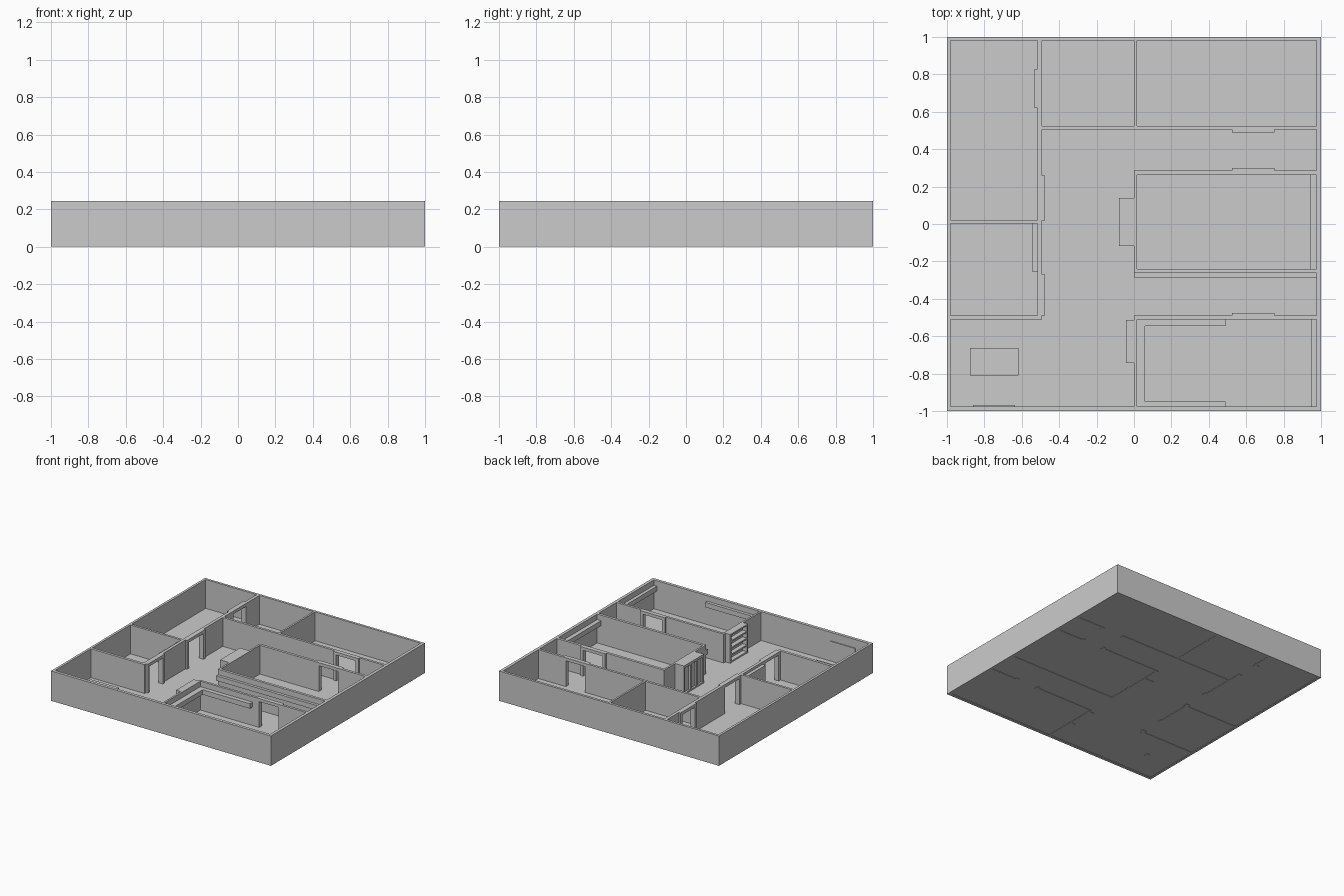
import bpy, bmesh
from mathutils import Matrix

if "Cube" in bpy.data.objects:
    bpy.data.objects.remove(bpy.data.objects["Cube"])

H = 0.245          # wall height
JAMB = 0.025       # door frame width
BUMP = 0.015       # door frame projection


def make(name, boxes):
    """One object from boxes given as (x0, x1, y0, y1, z0, z1)."""
    bm = bmesh.new()
    for x0, x1, y0, y1, z0, z1 in boxes:
        m = Matrix.Translation(((x0 + x1) / 2, (y0 + y1) / 2, (z0 + z1) / 2))
        m = m @ Matrix.Diagonal((x1 - x0, y1 - y0, z1 - z0, 1))
        bmesh.ops.create_cube(bm, size=1, matrix=m)
    me = bpy.data.meshes.new(name)
    bm.to_mesh(me)
    bm.free()
    ob = bpy.data.objects.new(name, me)
    bpy.context.collection.objects.link(ob)
    return ob


def wall(name, axis, start, end, c0, c1, doors=()):
    """Wall along an axis; doors are (from, to, side the frame sticks out)."""
    def box(a0, a1, b0, b1, z0, z1):
        return (a0, a1, b0, b1, z0, z1) if axis == 'x' else (b0, b1, a0, a1, z0, z1)
    solid, pos = [], start
    for i, (d0, d1, side) in enumerate(doors):
        solid.append(box(pos, d0, c0, c1, 0, H))
        f0, f1 = (c0, c1 + BUMP) if side > 0 else (c0 - BUMP, c1)
        make(f"{name}_door_frame_{i + 1}", [
            box(d0, d0 + JAMB, f0, f1, 0, H),
            box(d1 - JAMB, d1, f0, f1, 0, H),
            box(d0 + JAMB, d1 - JAMB, f0, f1, H - 0.025, H)])
        pos = d1
    solid.append(box(pos, end, c0, c1, 0, H))
    make(name, solid)


# Floor slab, slightly raised inside the walls
make("floor", [(-0.98, 0.98, -0.98, 0.98, 0.003, 0.008)])

# Outer walls
wall("outer_wall_front", 'x', -1, 1, -1, -0.975)
wall("outer_wall_back", 'x', -1, 1, 0.98, 1)
wall("outer_wall_left", 'y', -0.975, 0.98, -1, -0.98)
wall("outer_wall_right", 'y', -0.975, 0.98, 0.975, 1)

# Left rooms
wall("left_corridor_wall", 'y', -0.51, 0.98, -0.517, -0.492,
     [(-0.49, -0.27, 1), (0.02, 0.26, 1), (0.62, 0.83, -1)])
wall("left_room_divider", 'x', -0.98, -0.517, 0.003, 0.022)
wall("left_room_front_wall", 'x', -0.98, -0.517, -0.51, -0.488)

# Back rooms
wall("back_corridor_wall", 'x', -0.492, 0.975, 0.505, 0.525, [(0.525, 0.75, -1)])
wall("back_room_divider", 'y', 0.525, 0.98, 0, 0.015)

# Middle right room
wall("middle_room_back_wall", 'x', 0, 0.975, 0.263, 0.285, [(0.525, 0.75, 1)])
wall("middle_room_left_wall", 'y', -0.24, 0.263, 0, 0.015)
wall("middle_room_front_wall", 'x', 0, 0.975, -0.262, -0.24)

# Front right room
wall("front_room_back_wall", 'x', 0, 0.975, -0.51, -0.49, [(0.525, 0.75, 1)])
wall("front_room_left_wall", 'y', -0.975, -0.51, 0, 0.015)

# Wall-hung shelves
Z = (0.16, 0.2)
make("middle_room_shelf", [(0.94, 0.975, -0.24, 0.263, *Z)])
make("front_room_end_shelf", [(0.948, 0.975, -0.975, -0.51, *Z)])
make("corridor_shelf", [(0, 0.975, -0.285, -0.262, *Z)])
make("front_room_corner_shelf", [(0.015, 0.06, -0.975, -0.51, *Z),
                                 (0.06, 0.49, -0.545, -0.51, *Z),
                                 (0.06, 0.49, -0.975, -0.95, *Z)])

# Sliding panel beside the left doorway
make("sliding_panel", [(-0.545, -0.517, -0.255, 0.003, 0, 0.225)])

# Hall cabinet with recessed door panels
y0, y1 = -0.118, 0.14
step = (y1 - y0 - 0.015) / 3
stiles = [(-0.08, -0.065, y0 + i * step, y0 + i * step + 0.015, 0, H) for i in range(4)]
make("hall_cabinet", [(-0.065, 0, y0, y1, 0, H),
                      (-0.08, -0.065, y0, y1, H - 0.02, H),
                      (-0.08, -0.065, y0, y1, 0, 0.02)] + stiles)

# Open bookcase
boards = [(-0.043, 0, -0.742, -0.513, z, z + 0.012)
          for z in (0.01, 0.066, 0.122, 0.178, H - 0.012)]
make("bookcase", boards + [(-0.043, 0, -0.742, -0.728, 0, H),
                           (-0.043, 0, -0.527, -0.513, 0, H),
                           (-0.006, 0, -0.728, -0.527, 0, H)])

# Pedestal table and wall screen
make("table", [(-0.877, -0.618, -0.81, -0.662, 0.068, 0.08),
               (-0.765, -0.735, -0.752, -0.722, 0, 0.068)])
make("wall_screen", [(-0.86, -0.635, -0.975, -0.967, 0.06, 0.175)])
